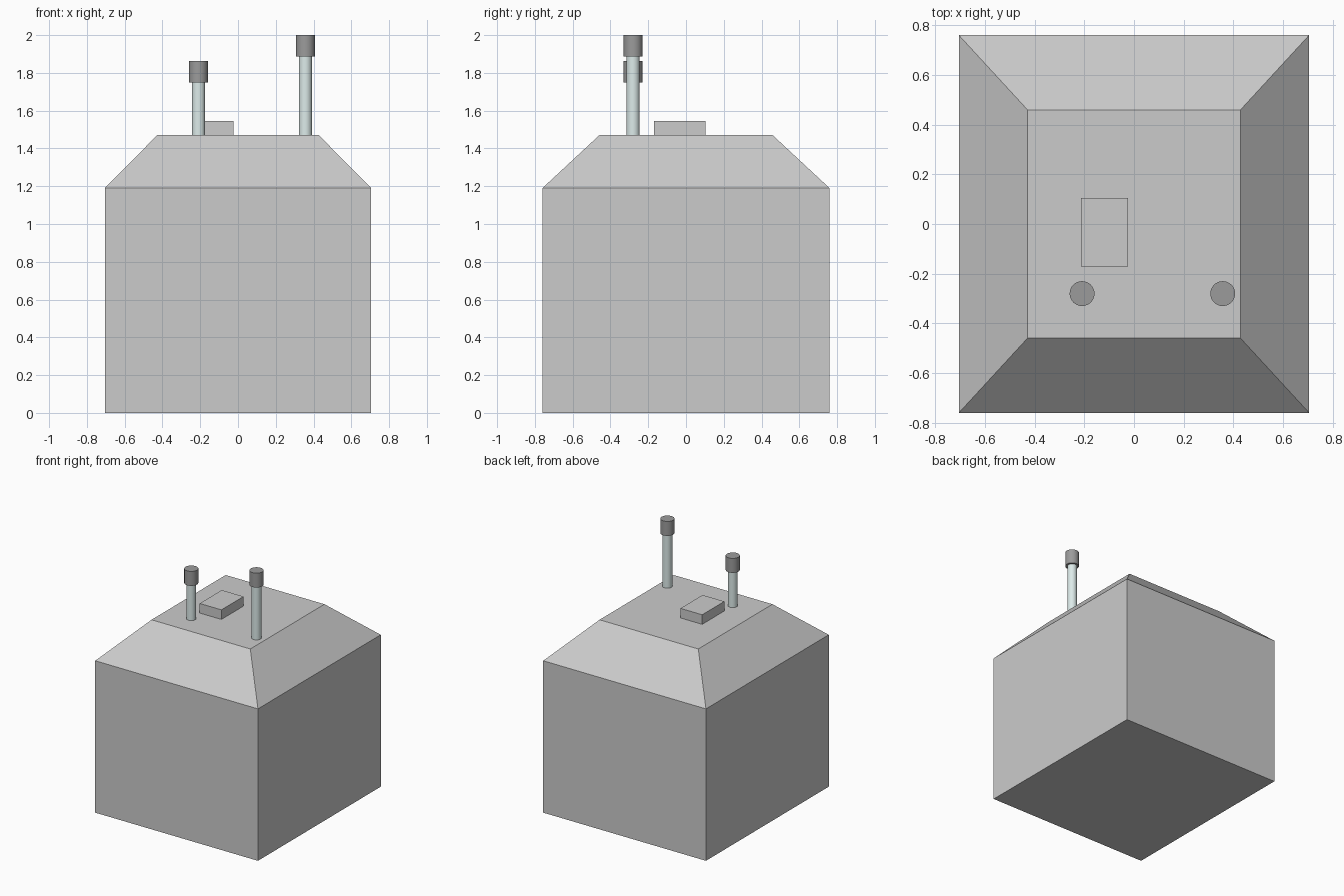
import bpy, bmesh, math

if "Cube" in bpy.data.objects:
    bpy.data.objects.remove(bpy.data.objects["Cube"])


def material(name, color):
    m = bpy.data.materials.new(name)
    m.diffuse_color = (*color, 1)
    m.use_nodes = True
    m.node_tree.nodes["Principled BSDF"].inputs["Base Color"].default_value = m.diffuse_color
    return m


pipe_mat = material("pale_metal", (0.72, 0.83, 0.82))
cap_mat = material("dark_grey", (0.33, 0.33, 0.33))


def mesh_object(name, bm):
    bmesh.ops.recalc_face_normals(bm, faces=bm.faces)
    me = bpy.data.meshes.new(name)
    bm.to_mesh(me)
    bm.free()
    ob = bpy.data.objects.new(name, me)
    bpy.context.collection.objects.link(ob)
    return ob


def stacked(name, sections, cx=0, cy=0):
    """Solid through rectangular sections (half x, half y, z)."""
    bm = bmesh.new()
    rings = [[bm.verts.new((cx + sx * hx, cy + sy * hy, z))
              for sx, sy in ((-1, -1), (1, -1), (1, 1), (-1, 1))]
             for hx, hy, z in sections]
    for a, b in zip(rings, rings[1:]):
        for i in range(4):
            j = (i + 1) % 4
            bm.faces.new((a[i], a[j], b[j], b[i]))
    bm.faces.new(rings[0][::-1])
    bm.faces.new(rings[-1])
    return mesh_object(name, bm)


def cylinder(name, x, y, z0, z1, radius, mat):
    bpy.ops.mesh.primitive_cylinder_add(
        vertices=32, radius=radius, depth=z1 - z0, location=(x, y, (z0 + z1) / 2))
    ob = bpy.context.object
    ob.name = name
    ob.data.materials.append(mat)
    bpy.ops.object.shade_smooth_by_angle(angle=math.radians(35))


# Tank block with sloped shoulders
stacked("tank_body", [(0.705, 0.76, 0), (0.705, 0.76, 1.19), (0.428, 0.459, 1.47)])

# Hatch on the top
stacked("hatch", [(0.094, 0.137, 1.47), (0.094, 0.137, 1.545)], -0.119, -0.033)

# Two capped vent pipes of different height
for side, x, top in (("left", -0.209, 1.862), ("right", 0.357, 2.0)):
    cap_z = top - 0.113
    cylinder(side + "_vent_pipe", x, -0.28, 1.47, cap_z, 0.035, pipe_mat)
    cylinder(side + "_vent_cap", x, -0.28, cap_z, top, 0.05, cap_mat)
